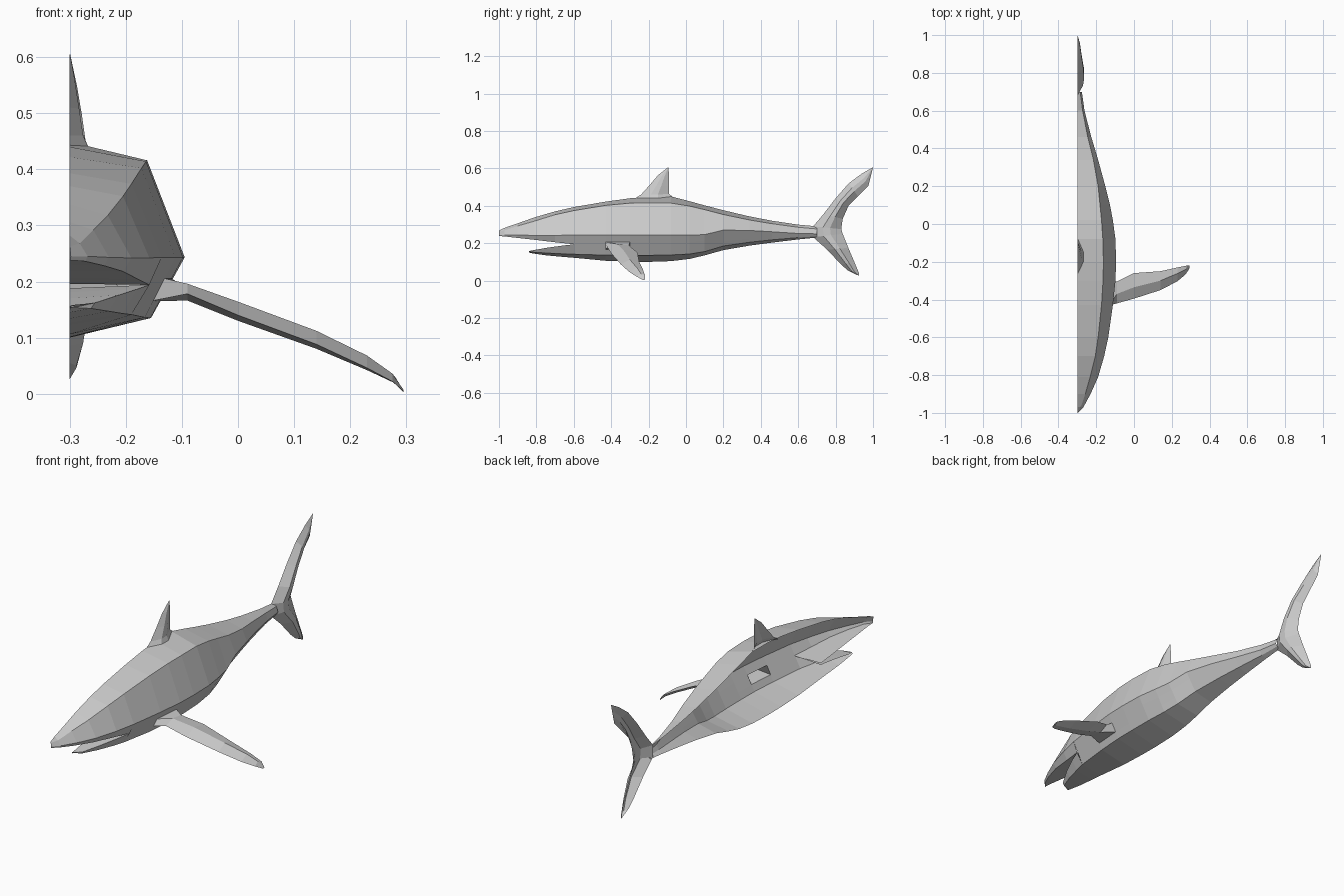
import bpy, bmesh
from mathutils import Vector

CX = -0.3  # open symmetry plane of the half model


def loft(name, rings, closed=False, cap_end=False, skip=()):
    """Bridge rings of equal point count; skip holds (ring, segment) holes."""
    bm = bmesh.new()
    rows = [[bm.verts.new(p) for p in r] for r in rings]
    n = len(rows[0])
    for i in range(len(rows) - 1):
        for j in range(n if closed else n - 1):
            if (i, j) not in skip:
                k = (j + 1) % n
                bm.faces.new((rows[i][j], rows[i][k], rows[i + 1][k], rows[i + 1][j]))
    if cap_end:
        bm.faces.new(rows[-1])
    bmesh.ops.remove_doubles(bm, verts=bm.verts, dist=1e-4)
    bmesh.ops.recalc_face_normals(bm, faces=bm.faces)
    # open shells: outside looks towards +x
    if not closed and sum(f.normal.x * f.calc_area() for f in bm.faces) < 0:
        bmesh.ops.reverse_faces(bm, faces=bm.faces)
    me = bpy.data.meshes.new(name)
    bm.to_mesh(me)
    bm.free()
    ob = bpy.data.objects.new(name, me)
    bpy.context.collection.objects.link(ob)
    return ob


# Head: y, top z, shoulder x z, widest x z, lip x z
head = [
    (-1.00, .268, -.300, .262, -.298, .245, -.299, .238),
    (-0.97, .282, -.282, .268, -.268, .245, -.272, .236),
    (-0.90, .306, -.258, .292, -.230, .243, -.238, .228),
    (-0.81, .338, -.232, .318, -.190, .242, -.205, .218),
    (-0.70, .370, -.205, .352, -.158, .242, -.180, .205),
    (-0.60, .393, -.190, .374, -.136, .243, -.158, .194),
]
loft("head", [[(CX, y, t), (sx, y, sz), (wx, y, wz), (lx, y, lz), (CX, y, lz + .002)]
              for y, t, sx, sz, wx, wz, lx, lz in head])

# Lower jaw: y, lip x z, lower corner x z, bottom z
jaw = [
    (-0.84, -.297, .158, -.298, .154, .150),
    (-0.82, -.255, .162, -.262, .152, .145),
    (-0.74, -.212, .176, -.230, .147, .134),
    (-0.66, -.178, .187, -.206, .143, .127),
    (-0.60, -.158, .194, -.190, .141, .122),
]
loft("lower_jaw", [[(CX, y, lz - .006), (lx, y, lz), (cx, y, cz), (CX, y, b)]
                   for y, lx, lz, cx, cz, b in jaw])

# Trunk: y, top z, shoulder x z, widest x z, lower corner x z, bottom z
trunk = [
    (-0.60, .393, -.190, .374, -.136, .243, -.190, .141, .122),
    (-0.43, .422, -.172, .402, -.112, .243, -.166, .136, .106),
    (-0.30, .440, -.164, .414, -.098, .243, -.156, .135, .101),
    (-0.20, .449, -.162, .416, -.095, .243, -.155, .135, .100),
    (-0.08, .450, -.165, .414, -.098, .243, -.158, .137, .104),
    (0.02, .424, -.172, .398, -.112, .243, -.168, .142, .116),
    (0.10, .402, -.180, .379, -.127, .246, -.182, .155, .135),
    (0.20, .376, -.190, .353, -.152, .270, -.205, .185, .163),
    (0.34, .343, -.215, .324, -.190, .268, -.230, .205, .187),
    (0.46, .320, -.245, .304, -.226, .261, -.252, .218, .203),
    (0.60, .299, -.272, .285, -.262, .252, -.275, .230, .220),
    (0.70, .290, -.285, .276, -.276, .250, -.285, .237, .230),
]


def trunk_ring(y, t, sx, sz, wx, wz, cx, cz, b):
    w, c = Vector((wx, y, wz)), Vector((cx, y, cz))
    return [(CX, y, t), (sx, y, sz), w, w.lerp(c, .35), w.lerp(c, .72), c, (CX, y, b)]


rings = [trunk_ring(*s) for s in trunk]
loft("trunk", rings, skip={(1, 3)})

# Pectoral fin grows out of the hole in the flank: leading, top, trailing, underside
a, b = rings[1], rings[2]
root = [a[4], a[3], b[3], b[4]]
pectoral = [
    root,
    [(-.09, -.420, .178), (-.09, -.370, .196), (-.09, -.305, .188), (-.09, -.350, .166)],
    [(.00, -.395, .140), (.00, -.335, .164), (.00, -.260, .150), (.00, -.330, .130)],
    [(.14, -.350, .088), (.14, -.300, .112), (.14, -.250, .100), (.14, -.300, .080)],
    [(.23, -.303, .046), (.23, -.262, .068), (.23, -.230, .058), (.23, -.265, .042)],
    [(.275, -.265, .022), (.275, -.240, .036), (.280, -.220, .030), (.277, -.240, .020)],
    [(.295, -.232, .004), (.295, -.226, .007), (.295, -.220, .006), (.295, -.226, .003)],
]
loft("pectoral_fin", pectoral, closed=True, cap_end=True)


def half_fin(name, sections):
    """Sections: leading (y, z), trailing (y, z), half thickness."""
    rings = []
    for ly, lz, ty, tz, h in sections:
        mid = lambda f: (CX + h, ly + (ty - ly) * f, lz + (tz - lz) * f)
        rings.append([(CX, ly, lz), mid(.35), mid(.6), (CX, ty, tz)])
    loft(name, rings)


half_fin("dorsal_fin", [
    (-.280, .435, -.060, .440, .034),
    (-.240, .460, -.090, .462, .024),
    (-.195, .510, -.090, .505, .017),
    (-.150, .563, -.090, .555, .009),
    (-.097, .605, -.094, .604, .001),
])

# Tail: one crescent swept from the upper tip to the lower tip
half_fin("tail_fin", [
    (.998, .605, 1.000, .604, .001),
    (.940, .572, .975, .505, .013),
    (.870, .520, .920, .450, .022),
    (.800, .440, .868, .398, .032),
    (.735, .355, .838, .330, .036),
    (.680, .290, .830, .275, .030),
    (.680, .232, .838, .250, .030),
    (.755, .165, .868, .175, .036),
    (.830, .085, .900, .100, .024),
    (.865, .055, .925, .040, .012),
    (.915, .030, .925, .026, .001),
])
